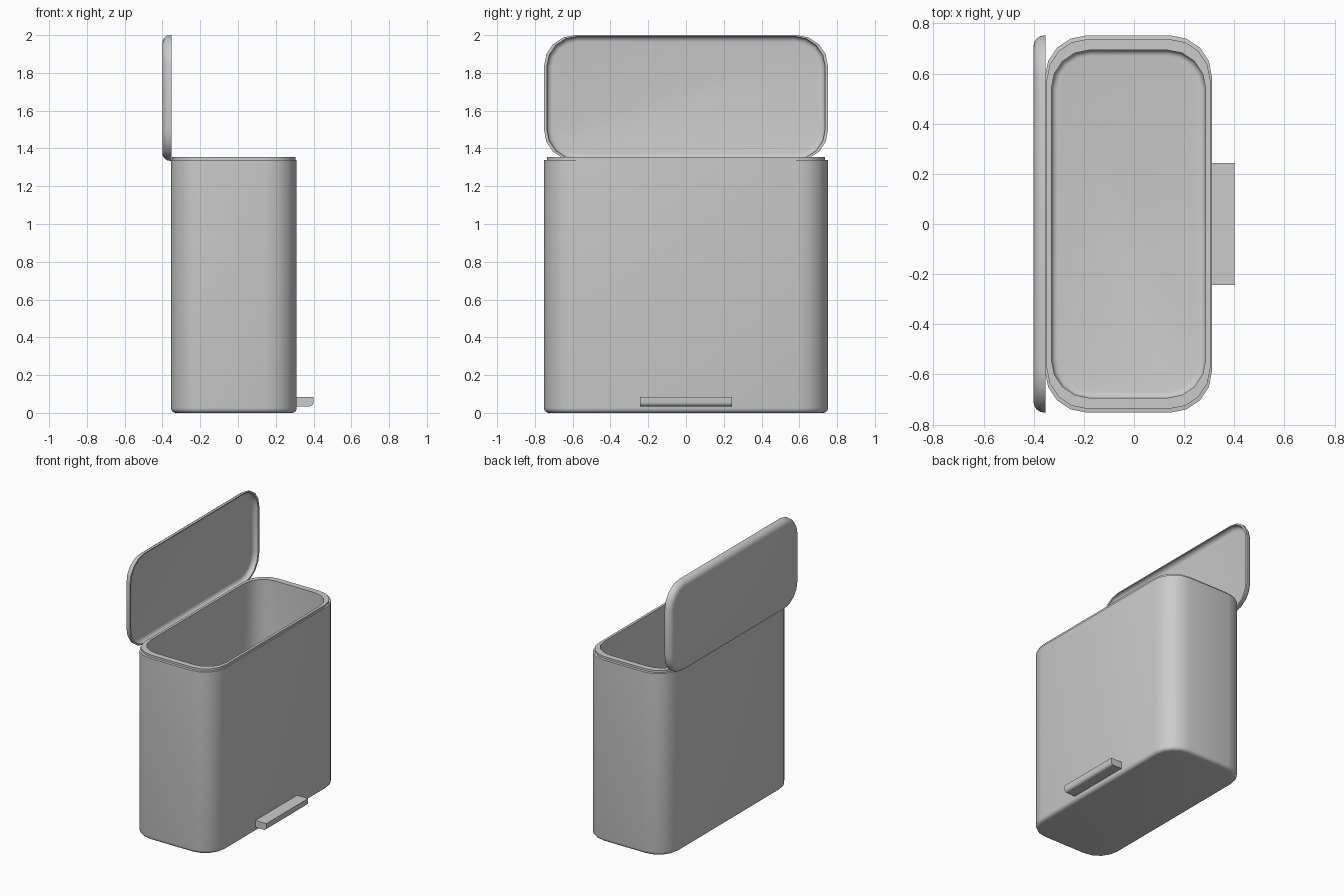
import bpy, bmesh
from math import sin, cos, pi, radians
from mathutils import Matrix

if "Cube" in bpy.data.objects:
    bpy.data.objects.remove(bpy.data.objects["Cube"])

HX, HY, R, SEG = 0.333, 0.752, 0.165, 4   # footprint half sizes, corner radius


def outline(scale, inset):
    """Rounded rectangle, scaled about its centre and then inset."""
    hx, hy = HX * scale - inset, HY * scale - inset
    r = R * scale - inset
    pts = []
    for k, (sx, sy) in enumerate([(1, 1), (-1, 1), (-1, -1), (1, -1)]):
        for i in range(SEG + 1):
            a = pi / 2 * (k + i / SEG)
            pts.append((sx * (hx - r) + r * cos(a), sy * (hy - r) + r * sin(a)))
    return pts


def finish(name, bm, matrix):
    bmesh.ops.recalc_face_normals(bm, faces=bm.faces)
    me = bpy.data.meshes.new(name)
    bm.to_mesh(me)
    bm.free()
    me.transform(matrix)
    ob = bpy.data.objects.new(name, me)
    bpy.context.collection.objects.link(ob)
    bpy.ops.object.select_all(action='DESELECT')
    ob.select_set(True)
    bpy.context.view_layer.objects.active = ob
    bpy.ops.object.shade_smooth_by_angle(angle=radians(32))
    return ob


def loft(name, rings, matrix):
    """Skin through (scale, inset, height) rings and cap both ends."""
    bm = bmesh.new()
    loops = [[bm.verts.new((x, y, z)) for x, y in outline(s, d)] for s, d, z in rings]
    for a, b in zip(loops, loops[1:]):
        for i in range(len(a)):
            j = (i + 1) % len(a)
            bm.faces.new((a[i], a[j], b[j], b[i]))
    bm.faces.new(loops[0])
    bm.faces.new(loops[-1])
    return finish(name, bm, matrix)


def fillet(scale, r, z, steps=4, grow=True):
    """Quarter-round rings rising from a flat at height z."""
    rings = [(scale, r * (1 - sin(pi / 2 * i / steps)),
              z + r * (1 - cos(pi / 2 * i / steps))) for i in range(steps + 1)]
    return rings if grow else rings[::-1]


# bin body: rounded base, stepped rim and hollow inside
body = fillet(1, 0.026, 0) + [(1, 0, 1.338), (0.98, 0, 1.34), (0.98, 0, 1.355),
                              (0.923, 0, 1.355)]
body += fillet(0.923, 0.024, 0.04, grow=False)
loft("bin_body", body, Matrix.Translation((-0.022, 0, 0)))

# open lid: shallow hollow tray standing upright on the back edge
lid = fillet(1, 0.042, 0) + [(1, 0, 0.048), (0.98, 0, 0.048)]
lid += fillet(0.98, 0.03, 0.014, grow=False)
loft("lid", lid, Matrix.Translation((-0.401, 0, 1.667)) @ Matrix.Rotation(pi / 2, 4, 'Y'))

# foot pedal with a rounded lower front edge
bm = bmesh.new()
bmesh.ops.create_cube(bm, size=1)
bmesh.ops.scale(bm, verts=bm.verts, vec=(0.11, 0.485, 0.05))
edge = [e for e in bm.edges if all(v.co.x > 0 and v.co.z < 0 for v in e.verts)]
bmesh.ops.bevel(bm, geom=edge, offset=0.02, segments=3, profile=0.5, affect='EDGES')
finish("pedal", bm, Matrix.Translation((0.345, 0, 0.06)))
